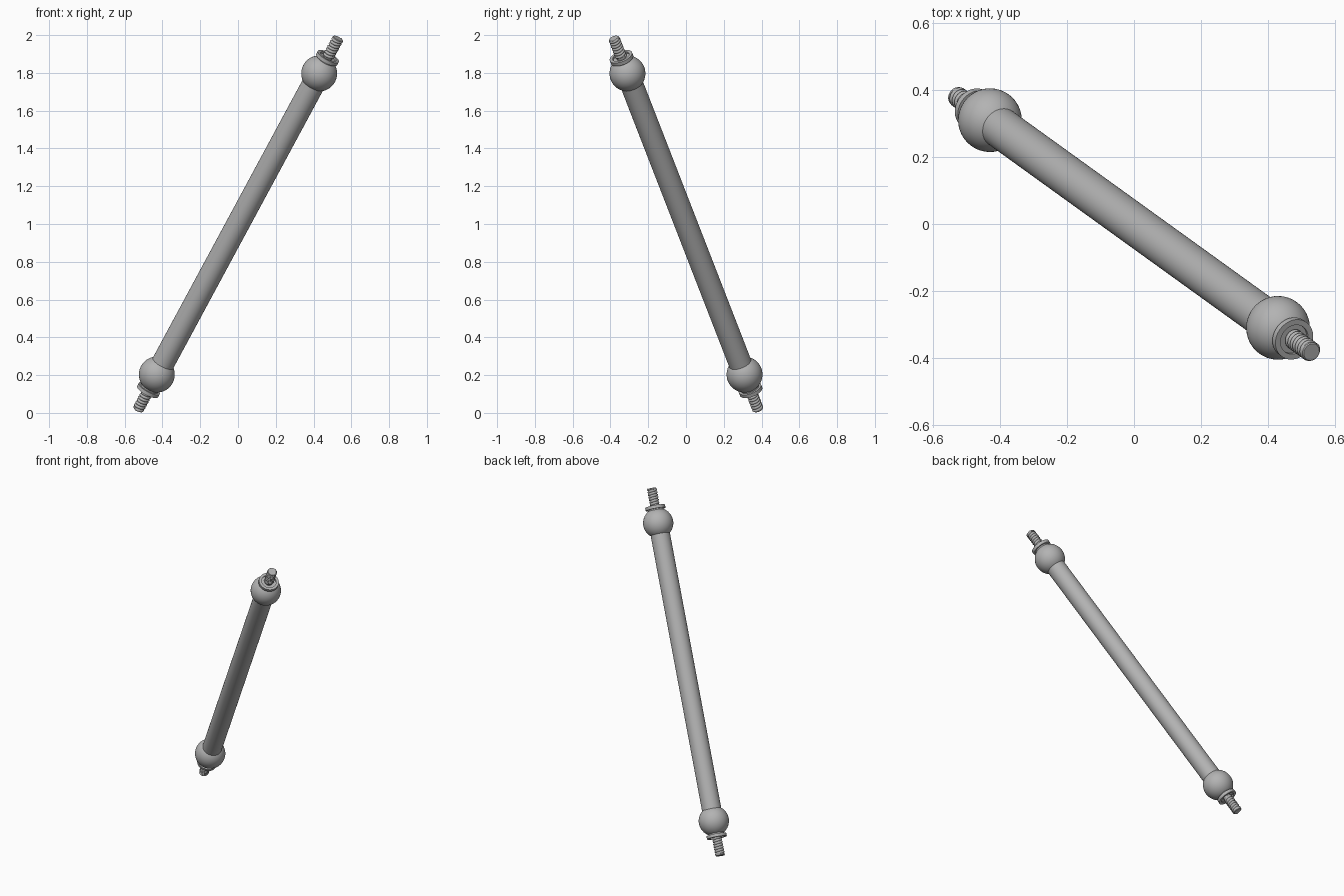
import bpy, bmesh, math
from mathutils import Vector, Matrix

cube = bpy.data.objects.get("Cube")
if cube:
    bpy.data.objects.remove(cube, do_unlink=True)

# Strut axis: everything is turned around this line through the middle
AXIS = Vector((0.86, -0.62, 1.595)).normalized()
BALL_AT, BALL_R, ROD_R = 0.957, 0.095, 0.061
TIP, CORE_R, CREST_R, PITCH = 0.223, 0.025, 0.031, 0.016

steel = bpy.data.materials.new("steel grey")
steel.use_nodes = True
GREY = (0.45, 0.45, 0.45, 1)
steel.diffuse_color = GREY
steel.node_tree.nodes["Principled BSDF"].inputs["Base Color"].default_value = GREY


def place(name, bm, frame):
    """Turn a bmesh into a smooth shaded object lying on the strut axis."""
    bmesh.ops.recalc_face_normals(bm, faces=bm.faces)
    mesh = bpy.data.meshes.new(name)
    bm.to_mesh(mesh)
    bm.free()
    mesh.materials.append(steel)
    obj = bpy.data.objects.new(name, mesh)
    bpy.context.collection.objects.link(obj)
    obj.matrix_world = frame
    bpy.ops.object.select_all(action='DESELECT')
    obj.select_set(True)
    bpy.context.view_layer.objects.active = obj
    bpy.ops.object.shade_smooth_by_angle(angle=math.radians(35))
    return obj


def lathe(name, profile, frame, steps=48):
    """Spin a (radius, height) profile around local z."""
    bm = bmesh.new()
    verts = [bm.verts.new((r, 0, h)) for r, h in profile]
    edges = [bm.edges.new(pair) for pair in zip(verts, verts[1:])]
    bmesh.ops.spin(bm, geom=verts + edges, axis=(0, 0, 1), cent=(0, 0, 0),
                   angle=math.tau, steps=steps)
    bmesh.ops.remove_doubles(bm, verts=bm.verts, dist=1e-5)
    return place(name, bm, frame)


def thread(name, start, turns, frame):
    """Helical ridge wound by a screw modifier around the bolt core."""
    bm = bmesh.new()
    points = [(CORE_R, 0), (CREST_R, 0.35), (CREST_R, 0.65), (CORE_R, 1)]
    verts = [bm.verts.new((r, 0, start + t * PITCH)) for r, t in points]
    for pair in zip(verts, verts[1:]):
        bm.edges.new(pair)
    obj = place(name, bm, frame)
    screw = obj.modifiers.new("helix", 'SCREW')
    screw.axis = 'Z'
    screw.screw_offset = PITCH
    screw.iterations = turns
    screw.steps = screw.render_steps = 32
    screw.use_normal_calculate = True
    screw.use_smooth_shade = True


# Middle tube
middle = Matrix.Translation((0, 0, 1)) @ AXIS.to_track_quat('Z', 'Y').to_matrix().to_4x4()
lathe("rod", [(0, -BALL_AT), (ROD_R, -BALL_AT), (ROD_R, BALL_AT), (0, BALL_AT)], middle)

# Matching joint at each end: ball, collar and threaded bolt
for side, direction in (("upper", AXIS), ("lower", -AXIS)):
    frame = (Matrix.Translation(Vector((0, 0, 1)) + direction * BALL_AT)
             @ direction.to_track_quat('Z', 'Y').to_matrix().to_4x4())
    arc = [math.pi * i / 24 for i in range(25)]
    lathe(side + "_ball", [(BALL_R * math.sin(a), -BALL_R * math.cos(a)) for a in arc], frame)
    lathe(side + "_collar", [(0, 0.07), (0.05, 0.07), (0.05, 0.088), (0.063, 0.088),
                             (0.063, 0.108), (0.046, 0.108), (0.046, 0.098), (0, 0.098)], frame)
    lathe(side + "_bolt_core", [(0, 0.07), (CORE_R, 0.07), (CORE_R, TIP - 0.012),
                                (CREST_R - 0.002, TIP - 0.01), (CREST_R - 0.002, TIP - 0.003),
                                (CREST_R - 0.005, TIP), (0, TIP)], frame)
    thread(side + "_bolt_thread", 0.098, 7, frame)
